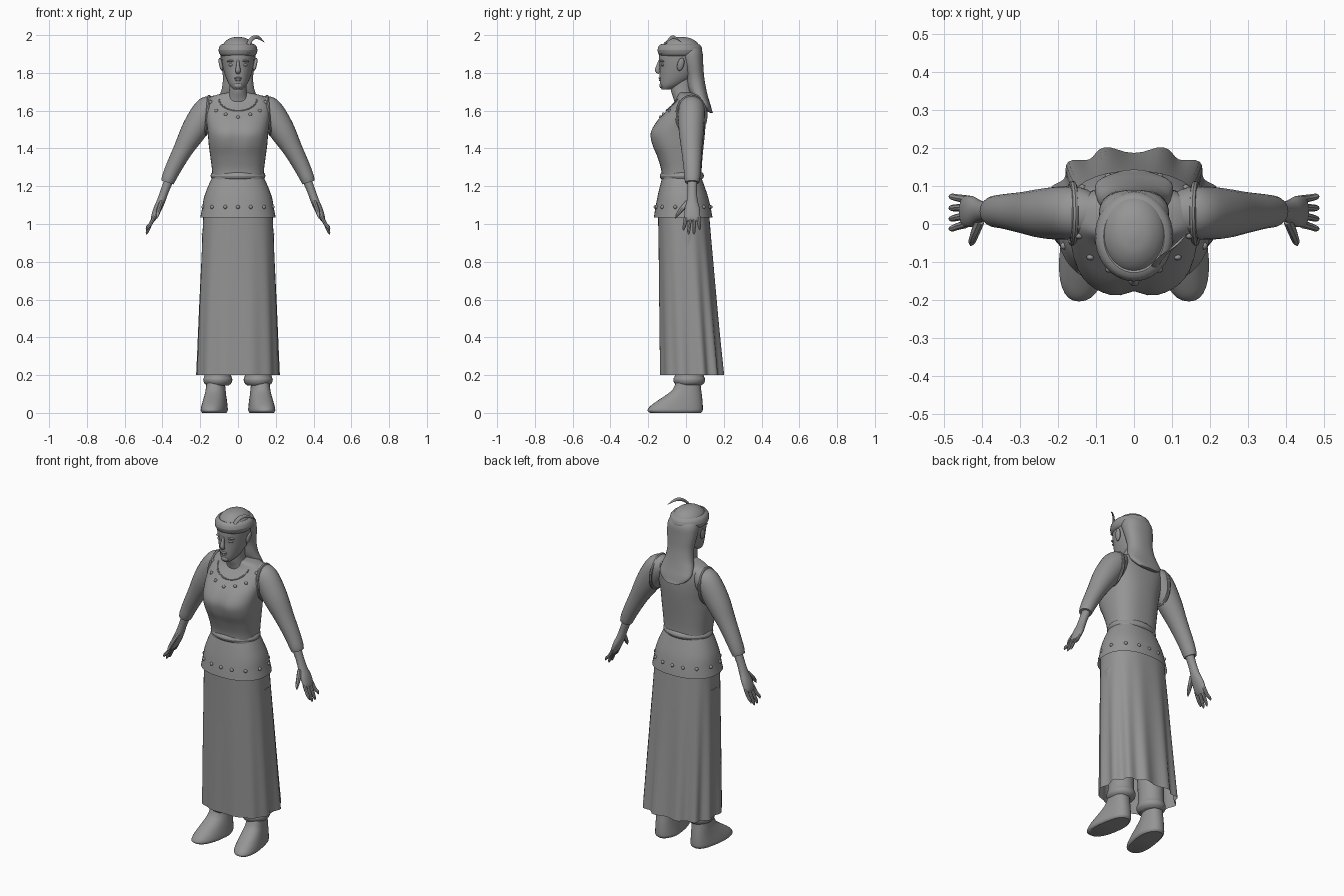
import bpy, bmesh, math
from mathutils import Vector
from mathutils.bvhtree import BVHTree

cube = bpy.data.objects.get("Cube")
if cube:
    bpy.data.objects.remove(cube)

grey = bpy.data.materials.new("plain_grey")
grey.use_nodes = True
grey.diffuse_color = (0.3, 0.3, 0.3, 1)
grey.node_tree.nodes["Principled BSDF"].inputs["Base Color"].default_value = grey.diffuse_color


def finish(obj, angle=40):
    obj.data.materials.clear()
    obj.data.materials.append(grey)
    bpy.ops.object.select_all(action='DESELECT')
    obj.select_set(True)
    bpy.context.view_layer.objects.active = obj
    bpy.ops.object.shade_smooth_by_angle(angle=math.radians(angle))
    return obj


def refine(rows, k=4):
    """Catmull-Rom interpolation of rows of numbers."""
    rows = [Vector(r) for r in rows]
    out = []
    for i in range(len(rows) - 1):
        a, b, c, d = rows[max(i - 1, 0)], rows[i], rows[i + 1], rows[min(i + 2, len(rows) - 1)]
        for j in range(k):
            t = j / k
            out.append(0.5 * (2 * b + (c - a) * t + (2 * a - 5 * b + 4 * c - d) * t * t
                              + (3 * b - a - 3 * c + d) * t ** 3))
    return out + [rows[-1]]


def skin(name, rings, caps=True):
    """Bridge equal rings of points into one mesh."""
    bm = bmesh.new()
    loops = [[bm.verts.new(p) for p in ring] for ring in rings]
    n = len(loops[0])
    for lo, hi in zip(loops, loops[1:]):
        for i in range(n):
            bm.faces.new((lo[i], lo[(i + 1) % n], hi[(i + 1) % n], hi[i]))
    if caps:
        bm.faces.new(loops[0][::-1])
        bm.faces.new(loops[-1])
    bmesh.ops.recalc_face_normals(bm, faces=bm.faces)
    mesh = bpy.data.meshes.new(name)
    bm.to_mesh(mesh)
    bm.free()
    obj = bpy.data.objects.new(name, mesh)
    bpy.context.collection.objects.link(obj)
    return finish(obj)


def loft(name, rows, n=40, p=2.0, x0=0, warp=None, caps=True, k=4):
    """Stack superellipse rings given as (z, half width, front y, back y)."""
    rings = []
    for z, rx, yf, yb in refine(rows, k):
        ring = []
        for i in range(n):
            a = 2 * math.pi * i / n
            c, s = math.cos(a), math.sin(a)
            v = Vector((rx * math.copysign(abs(c) ** (2 / p), c),
                        (yf + yb) / 2 + (yb - yf) / 2 * math.copysign(abs(s) ** (2 / p), s), z))
            if warp:
                v = warp(v, a)
            ring.append(v + Vector((x0, 0, 0)))
        rings.append(ring)
    return skin(name, rings, caps)


def sweep(name, rows, side=1, n=14):
    """Tube through (x, y, z, radius in the xz plane, radius along y)."""
    pts = refine(rows)
    rings = []
    for i, q in enumerate(pts):
        t = (pts[min(i + 1, len(pts) - 1)] - pts[max(i - 1, 0)]).to_3d()
        t = Vector(t[:3]).normalized()
        v = t.cross(Vector((0, 1, 0))).normalized()
        u = v.cross(t)
        ring = []
        for j in range(n):
            a = 2 * math.pi * j / n
            w = Vector(q[:3]) + v * q[3] * math.cos(a) + u * q[4] * math.sin(a)
            w.x *= side
            ring.append(w)
        rings.append(ring)
    return skin(name, rings)


def band(name, z, rx, yf, yb, r, h):
    """Padded ring around the body."""
    rows = []
    for i in range(13):
        a = 2 * math.pi * i / 12
        d = r * math.cos(a)
        rows.append((z + h * math.sin(a), rx + d, yf - d, yb + d))
    return loft(name, rows, caps=False, k=1)


def ball(name, loc, size, rot=(0, 0, 0)):
    bpy.ops.mesh.primitive_uv_sphere_add(segments=14, ring_count=8, location=loc, rotation=rot)
    obj = bpy.context.object
    obj.name = name
    obj.scale = size
    return finish(obj, 60)


def surface(obj):
    return BVHTree.FromPolygons([v.co for v in obj.data.vertices],
                                [f.vertices[:] for f in obj.data.polygons])


# Bodice with a soft dip between the bust halves
def bust_dip(v, a):
    if v.y < -0.05:
        v.y += 0.016 * math.exp(-(v.x / 0.03) ** 2) * math.exp(-((v.z - 1.47) / 0.08) ** 2)
    return v


bodice = loft("bodice", [(1.23, .135, -.128, .083), (1.29, .138, -.132, .083), (1.36, .147, -.155, .088),
                         (1.42, .155, -.182, .094), (1.48, .16, -.192, .1), (1.54, .167, -.16, .104),
                         (1.6, .172, -.105, .103), (1.65, .163, -.06, .095), (1.68, .125, -.045, .08),
                         (1.695, .06, -.04, .05)], p=2.5, warp=bust_dip)
body_tree = surface(bodice)


def on_chest(x, z):
    return body_tree.ray_cast(Vector((x, -1, z)), Vector((0, 1, 0)))[0]


# Neckline trim and collar studs
trim = [on_chest(0.1 * math.cos(a), 1.66 - 0.06 * math.sin(a))
        for a in [math.pi * i / 12 for i in range(13)]]
sweep("neckline_trim", [(q.x, q.y, q.z, .004, .004) for q in trim], n=8)
for x, z in ((0, 1.565), (.065, 1.58), (.115, 1.6), (.145, 1.645)):
    for s in ((1, -1) if x else (1,)):
        ball("collar_stud", on_chest(x * s, z), (.01, .008, .01))

# Belt, peplum and its studs
band("belt", 1.255, .128, -.122, .078, .017, .02)
peplum = loft("peplum", [(1.25, .135, -.125, .08), (1.2, .158, -.138, .098), (1.14, .18, -.152, .118),
                         (1.08, .191, -.163, .132), (1.035, .2, -.17, .14)], p=2.3, caps=False)
hip_tree = surface(peplum)
for i in range(14):
    a = 2 * math.pi * i / 14 - math.pi / 2
    d = Vector((math.cos(a), math.sin(a), 0))
    hit = hip_tree.ray_cast(Vector((0, -.015, 1.09)) + d, -d)[0]
    ball("peplum_stud", hit, (.01, .01, .01))


# Long pleated skirt, folds deepen toward the hem and the back
def pleat(v, a):
    t = (1.06 - v.z) / 0.86
    f = 1 + t * (0.05 if v.y > 0 else 0.02) * math.cos(12 * a + math.pi / 2 * 2)
    return Vector((v.x * f, v.y * f, v.z))


loft("skirt", [(1.06, .183, -.148, .122), (.8, .195, -.145, .145), (.5, .207, -.142, .17),
               (.2, .217, -.138, .197)], n=96, p=2.5, warp=pleat, caps=False)

# Neck, head and facial features
loft("neck", [(1.64, .07, -.06, .05), (1.67, .055, -.068, .045), (1.71, .046, -.08, .04),
              (1.78, .046, -.08, .05)])
loft("head", [(1.712, .022, -.128, -.08), (1.735, .045, -.137, -.02), (1.78, .066, -.139, .045),
              (1.83, .08, -.139, .072), (1.88, .087, -.143, .083), (1.925, .089, -.136, .08),
              (1.96, .073, -.115, .06), (1.983, .043, -.08, .025), (1.991, .008, -.04, -.02)])
sweep("nose", [(0, -.138, 1.868, .006, .006), (0, -.146, 1.84, .009, .01),
               (0, -.151, 1.812, .014, .013), (0, -.14, 1.798, .01, .006)])
ball("upper_lip", (0, -.137, 1.772), (.022, .008, .006))
ball("lower_lip", (0, -.136, 1.762), (.018, .008, .006))
ball("chin", (0, -.128, 1.733), (.024, .013, .016))
for s, word in ((1, "left_"), (-1, "right_")):
    ball(word + "eye", (.034 * s, -.122, 1.842), (.017, .012, .008))
    ball(word + "brow", (.036 * s, -.127, 1.863), (.025, .01, .006), (0, .1 * s, -.3 * -s))
    ball(word + "ear", (.091 * s, -.028, 1.845), (.01, .018, .036), (-.25, .2 * s, 0))

# Hair falling down the back
loft("hair", [(1.95, .07, -.05, .065), (1.91, .091, -.05, .087), (1.85, .09, -.02, .091),
              (1.78, .08, .0, .096), (1.72, .085, .01, .106), (1.67, .1, .035, .118),
              (1.63, .1, .075, .13), (1.6, .07, .105, .138), (1.588, .035, .13, .143)], p=2.3)

# Padded circlet with a curled feather
band("circlet", 1.92, .08, -.128, .063, .023, .033)
sweep("feather", [(.05, -.13, 1.9, .008, .003), (.055, -.11, 1.95, .01, .003), (.075, -.085, 1.982, .011, .003),
                  (.105, -.06, 1.988, .009, .003), (.14, -.025, 1.962, .001, .001)], n=8)

for s, word in ((1, "left_"), (-1, "right_")):
    # Sleeve, armhole rim, forearm and hand
    sweep(word + "sleeve", [(.1, .03, 1.655, .03, .04), (.132, .03, 1.63, .058, .062), (.168, .03, 1.595, .073, .07),
                            (.23, .028, 1.5, .069, .067), (.29, .03, 1.395, .052, .055), (.34, .033, 1.3, .043, .046),
                            (.365, .033, 1.245, .038, .042), (.374, .033, 1.22, .034, .037)], s, 24)
    bpy.ops.mesh.primitive_torus_add(major_radius=1, minor_radius=.1, major_segments=32, minor_segments=8,
                                     location=(.162 * s, .028, 1.575), rotation=(0, math.pi / 2 - .08 * s, 0))
    rim = bpy.context.object
    rim.name = word + "armhole_rim"
    rim.scale = (.1, .078, .09)
    finish(rim)
    sweep(word + "hand", [(.355, .033, 1.26, .026, .028), (.388, .033, 1.175, .022, .025),
                          (.408, .033, 1.12, .022, .03), (.428, .033, 1.075, .021, .041),
                          (.445, .033, 1.035, .016, .041), (.452, .033, 1.015, .008, .034)], s, 18)
    for y, tip_y, tip_z in ((0, -.012, .965), (.022, .014, .945), (.044, .042, .945), (.065, .072, .968)):
        sweep(word + "finger", [(.442, y, 1.04, .01, .011), (.463, (y + tip_y) / 2, 1.0, .0095, .0095),
                                (.48, tip_y, tip_z + .015, .008, .008), (.485, tip_y, tip_z, .002, .002)], s, 8)
    sweep(word + "thumb", [(.405, .01, 1.115, .012, .015), (.418, -.022, 1.08, .012, .013),
                           (.426, -.045, 1.05, .01, .009), (.43, -.056, 1.03, .002, .002)], s, 8)

    # Gathered trouser leg
    loft(word + "trouser_leg", [(.145, .058, -.05, .08), (.158, .072, -.062, .096), (.178, .077, -.067, .101),
                                (.205, .07, -.058, .093), (.3, .07, -.06, .09), (.6, .078, -.08, .09),
                                (.95, .085, -.09, .09)], n=28, x0=.107 * s)

    # Soft boot with toes turned outward
    def turn_out(v, a):
        if v.y < 0:
            v.x += -v.y * 0.13 * s
        return v

    loft(word + "boot", [(0, .06, -.19, .078), (.012, .068, -.204, .088), (.035, .066, -.19, .089),
                         (.065, .061, -.15, .087), (.095, .056, -.105, .084), (.125, .052, -.07, .08),
                         (.17, .048, -.05, .075)], n=32, p=2.3, x0=.118 * s, warp=turn_out)
